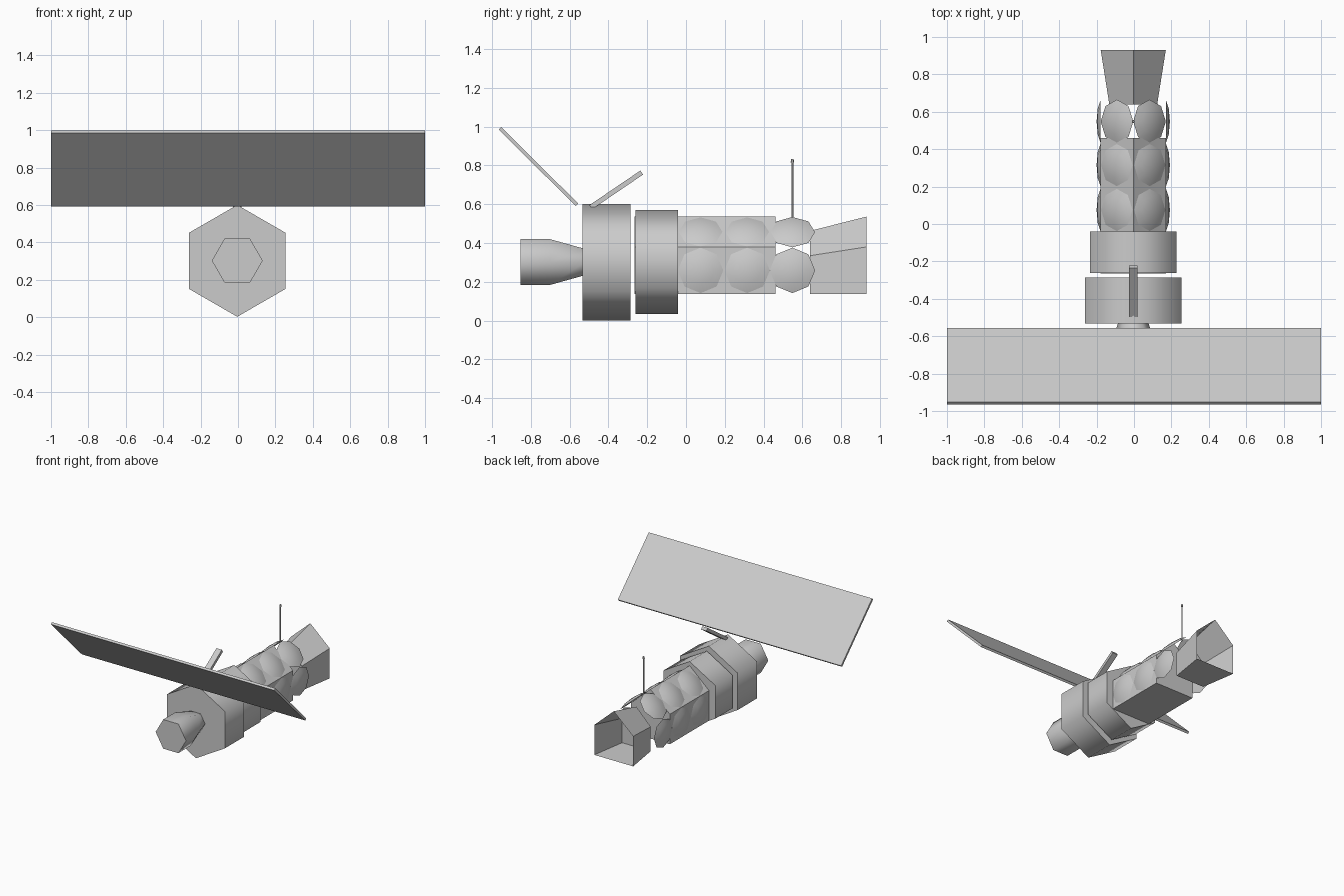
import bpy, bmesh, math
from mathutils import Vector, Matrix

if "Cube" in bpy.data.objects:
    bpy.data.objects.remove(bpy.data.objects["Cube"])

CX = -0.004  # slight offset of the hull from the panel centre


def finish(name, bm, smooth=None):
    bmesh.ops.recalc_face_normals(bm, faces=bm.faces)
    me = bpy.data.meshes.new(name)
    bm.to_mesh(me)
    bm.free()
    ob = bpy.data.objects.new(name, me)
    bpy.context.collection.objects.link(ob)
    if smooth:
        bpy.ops.object.select_all(action='DESELECT')
        ob.select_set(True)
        bpy.context.view_layer.objects.active = ob
        bpy.ops.object.shade_smooth_by_angle(angle=math.radians(smooth))
    return ob


def loft(name, sections, cap_end=True, smooth=None):
    """Join (y, [(x, z), ...]) cross-sections along y."""
    bm = bmesh.new()
    rings = [[bm.verts.new((CX + x, y, z)) for x, z in pts] for y, pts in sections]
    n = len(rings[0])
    for a, b in zip(rings, rings[1:]):
        for i in range(n):
            j = (i + 1) % n
            bm.faces.new((a[i], a[j], b[j], b[i]))
    bm.faces.new(rings[0])
    if cap_end:
        bm.faces.new(rings[-1])
    return finish(name, bm, smooth)


def hexagon(r, z, turn):
    return [(r * math.cos(math.radians(60 * i + turn)),
             z + r * math.sin(math.radians(60 * i + turn))) for i in range(6)]


def house(w, shoulder, peak, floor=0.137):
    return [(-w, floor), (w, floor), (w, shoulder), (0, peak), (-w, shoulder)]


def bar(name, y0, z0, y1, z1, width, thick, x=0.0):
    """Flat box running between two points in the yz plane."""
    d = Vector((0, y1 - y0, z1 - z0))
    bm = bmesh.new()
    bmesh.ops.create_cube(bm, size=1, matrix=Matrix.Translation((x, (y0 + y1) / 2, (z0 + z1) / 2))
                          @ Matrix.Rotation(math.atan2(d.z, d.y), 4, 'X')
                          @ Matrix.Diagonal((width, d.length, thick, 1)))
    return finish(name, bm)


# engine and the two hexagonal rings
loft("engine", [(-0.853, hexagon(0.136, 0.302, 0)), (-0.70, hexagon(0.136, 0.302, 0)),
                (-0.52, hexagon(0.078, 0.302, 0))], smooth=62)
loft("front_ring", [(-0.532, hexagon(0.299, 0.301, 30)), (-0.285, hexagon(0.299, 0.301, 30))], smooth=62)
loft("second_ring", [(-0.261, hexagon(0.267, 0.302, 30)), (-0.04, hexagon(0.267, 0.302, 30))], smooth=62)

# gabled hull and open rear nozzle
loft("hull", [(-0.265, house(0.174, 0.38, 0.536)), (0.461, house(0.174, 0.38, 0.536))])
loft("rear_nozzle", [(0.64, house(0.128, 0.335, 0.463)), (0.93, house(0.174, 0.38, 0.536))], cap_end=False)


# low eight-sided domes on the walls and roof slopes
def dome(name, centre, normal):
    bm = bmesh.new()
    rot = Matrix((Vector((0, 1, 0)), normal.cross(Vector((0, 1, 0))), normal)).transposed().to_4x4()
    mat = Matrix.Translation(centre) @ rot
    rings = [[bm.verts.new(mat @ Vector((r * math.cos(i * math.pi / 4), r * math.sin(i * math.pi / 4), h)))
              for i in range(8)] for r, h in ((0.117, 0.0), (0.07, 0.016))]
    tip = bm.verts.new(mat @ Vector((0, 0, 0.022)))
    for i in range(8):
        j = (i + 1) % 8
        bm.faces.new((rings[0][i], rings[0][j], rings[1][j], rings[1][i]))
        bm.faces.new((rings[1][i], rings[1][j], tip))
    bm.faces.new(rings[0])
    finish(name, bm, 40)


for y in (0.075, 0.315, 0.548):
    for s, side in ((-1, "left"), (1, "right")):
        dome("wall_dome_" + side, Vector((CX + s * 0.174, y, 0.259)), Vector((s, 0, 0)))
        dome("roof_dome_" + side, Vector((CX + s * 0.087, y, 0.456)),
             Vector((s * 0.156, 0, 0.174)).normalized())

# wide solar panel and support arm
bar("solar_panel", -0.562, 0.597, -0.958, 0.991, 2.0, 0.018)
bar("support_arm", -0.49, 0.585, -0.228, 0.763, 0.048, 0.025, CX)

# antenna mast with a small knob
bm = bmesh.new()
bmesh.ops.create_cone(bm, cap_ends=True, segments=6, radius1=0.005, radius2=0.005, depth=0.30,
                      matrix=Matrix.Translation((CX, 0.548, 0.675)))
bmesh.ops.create_cone(bm, cap_ends=True, segments=6, radius1=0.009, radius2=0.006, depth=0.018,
                      matrix=Matrix.Translation((CX, 0.548, 0.825)))
finish("antenna", bm)
